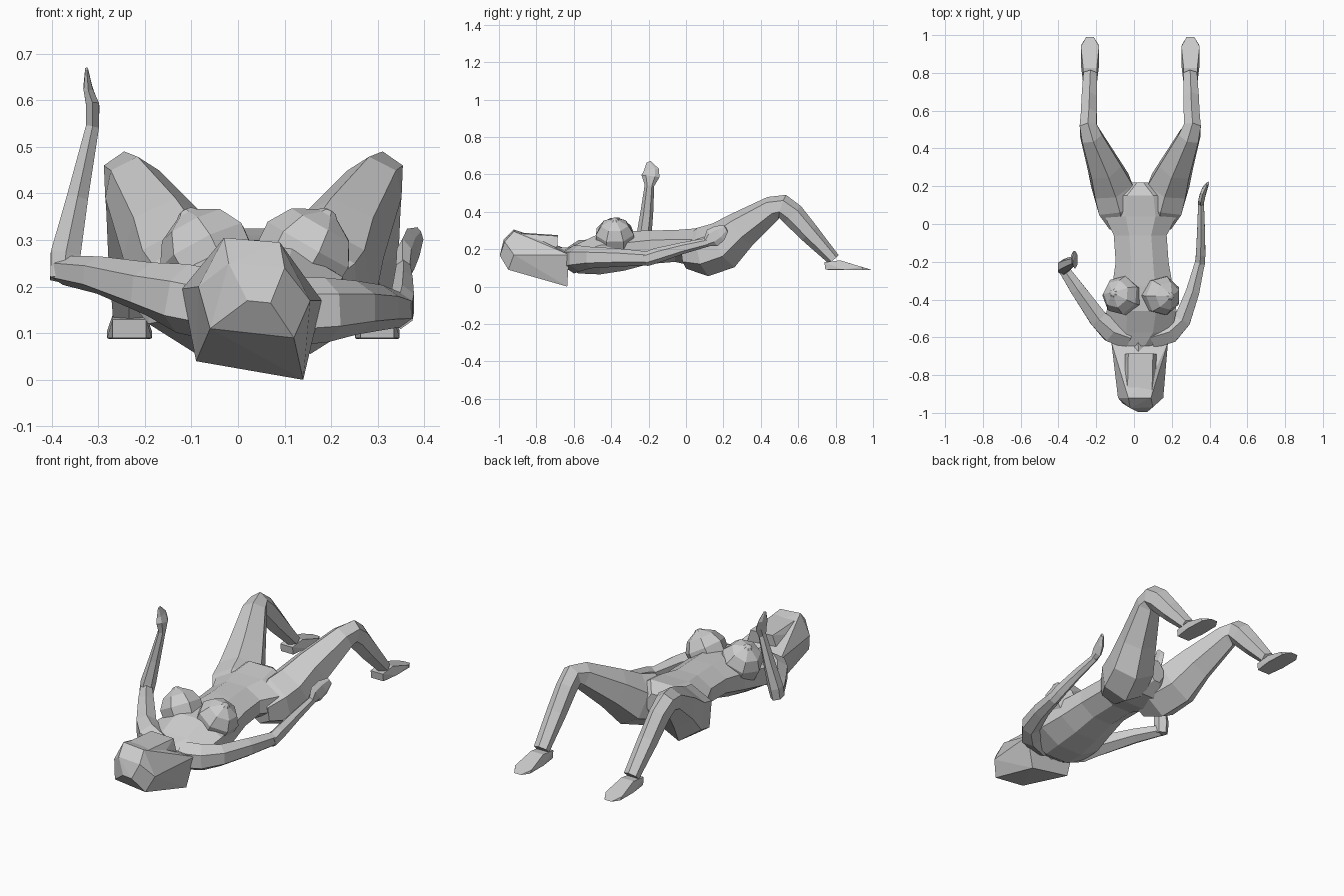
import bpy, bmesh, math
from mathutils import Vector, Matrix

CX = 0.033  # body centre line


def finish(name, bm):
    bmesh.ops.recalc_face_normals(bm, faces=bm.faces[:])
    me = bpy.data.meshes.new(name)
    bm.to_mesh(me)
    bm.free()
    ob = bpy.data.objects.new(name, me)
    bpy.context.collection.objects.link(ob)
    return ob


def loft(name, rows, n=6, ref=(0, 0, 1), straight=None, turn=0.5):
    """Skin rings (x, y, z, half width, half depth) along a path."""
    bm = bmesh.new()
    pts = [Vector(r[:3]) for r in rows]
    rings = []
    for i, r in enumerate(rows):
        t = Vector(straight) if straight else (
            pts[min(i + 1, len(pts) - 1)] - pts[max(i - 1, 0)]).normalized()
        side = t.cross(Vector(ref)).normalized()
        up = side.cross(t)
        k = 1 / math.cos(math.pi / n) if turn else 1
        ring = []
        for j in range(n):
            a = 2 * math.pi * (j + turn) / n
            ring.append(bm.verts.new(pts[i] + side * r[3] * k * math.cos(a)
                                     + up * r[4] * k * math.sin(a)))
        rings.append(ring)
    for p, q in zip(rings, rings[1:]):
        for j in range(n):
            bm.faces.new((p[j], p[(j + 1) % n], q[(j + 1) % n], q[j]))
    bm.faces.new(rings[0])
    bm.faces.new(rings[-1])
    return finish(name, bm)


def hull(name, pts):
    bm = bmesh.new()
    for p in pts:
        bm.verts.new(p)
    res = bmesh.ops.convex_hull(bm, input=bm.verts[:])
    loose = [v for v in bm.verts if not v.link_faces]
    bmesh.ops.delete(bm, geom=loose, context='VERTS')
    bmesh.ops.dissolve_limit(bm, angle_limit=0.03, verts=bm.verts[:], edges=bm.edges[:])
    return finish(name, bm)


# hair: tilted crown flaring to a wide lower edge
hull("hair", [
    (-.02, -.975, .25), (.02, -.995, .17), (.07, -.995, .165), (.10, -.97, .24),
    (-.03, -.92, .305), (.09, -.92, .295), (-.085, -.92, .20), (.155, -.92, .17),
    (-.06, -.95, .11), (.12, -.95, .09), (-.035, -.80, .265), (.10, -.80, .26),
    (-.085, -.72, .21), (.155, -.72, .19),
    (-.12, -.625, .195), (.18, -.625, .17), (-.09, -.635, .04), (.14, -.635, 0)])
# face block
hull("face", [
    (-.035, -.91, .29), (.095, -.91, .285), (-.03, -.685, .275), (.10, -.685, .27),
    (-.075, -.90, .22), (.14, -.90, .2), (-.055, -.69, .2), (.125, -.69, .19),
    (.03, -.72, .14), (.03, -.9, .14)])
loft("neck", [(.03, -.78, .15, .05, .05), (.02, -.60, .15, .055, .05)],
     straight=(0, 1, 0))

# torso from shoulders to pelvis
loft("torso", [
    (.015, -.645, .155, .10, .045), (.03, -.575, .15, .17, .08),
    (.04, -.46, .175, .185, .11), (.045, -.33, .19, .16, .105),
    (.043, -.20, .21, .14, .09), (.033, -.06, .217, .14, .085),
    (.035, .04, .21, .19, .10), (.033, .15, .22, .17, .105),
    (.033, .22, .23, .04, .06)], n=8, straight=(0, 1, 0))

# chest domes, each with a small raised tip
for x, out in ((-.065, Vector((-.45, .15, .88))), (.145, Vector((.5, -.02, .87)))):
    out.normalize()
    c = Vector((x, -.38, .27))
    rows = []
    for d, r in ((-.05, .10), (.02, .105), (.07, .075), (.097, .025),
                 (.106, .015), (.108, .006)):
        rows.append((*(c + out * d), r, r))
    loft("breast", rows, n=7, ref=(0, 1, 0), straight=out, turn=0)

# legs: thigh, knee, shin and foot on both sides
for s in (-1, 1):
    X = lambda d: CX + s * d
    loft("leg", [
        (X(.095), -.01, .17, .07, .065), (X(.115), .09, .185, .11, .115),
        (X(.15), .20, .22, .105, .115), (X(.19), .30, .305, .085, .09),
        (X(.26), .465, .42, .056, .058), (X(.275), .515, .43, .045, .055),
        (X(.273), .57, .385, .042, .055), (X(.27), .66, .285, .041, .047),
        (X(.265), .79, .145, .036, .03)], n=6)
    foot = []
    for e in (-1, 1):
        foot += [(X(.266 + e * w), y, z) for w, y, z in (
            (.036, .74, .13), (.036, .745, .09), (.036, .825, .14),
            (.048, .84, .09), (.048, .94, .105), (.045, .95, .088),
            (.02, .99, .09))]
    hull("foot", foot)

# raised arm
loft("raised_upper_arm", [
    (-.03, -.60, .155, .06, .065), (-.12, -.565, .175, .06, .065),
    (-.19, -.50, .195, .048, .05), (-.30, -.345, .225, .038, .035),
    (-.375, -.235, .235, .028, .027)])
loft("raised_forearm", [
    (-.375, -.235, .215, .028, .035), (-.37, -.225, .27, .032, .035),
    (-.345, -.21, .39, .023, .03), (-.312, -.195, .545, .014, .022)],
     ref=(0, 1, 0))
loft("raised_hand", [
    (-.312, -.195, .54, .014, .022), (-.312, -.19, .59, .014, .042),
    (-.322, -.185, .625, .01, .035), (-.325, -.20, .667, .003, .01)],
     ref=(0, 1, 0))

# resting arm
loft("resting_upper_arm", [
    (.09, -.60, .145, .06, .065), (.19, -.57, .15, .06, .06),
    (.255, -.51, .155, .045, .05), (.31, -.36, .155, .036, .042),
    (.35, -.20, .15, .026, .032)])
loft("resting_forearm", [
    (.348, -.22, .145, .026, .033), (.353, -.16, .165, .025, .035),
    (.355, -.02, .205, .02, .027), (.355, .12, .238, .015, .02)])
loft("resting_hand", [
    (.355, .11, .236, .015, .02), (.36, .14, .26, .016, .045),
    (.372, .18, .285, .014, .04), (.39, .215, .31, .006, .018)])
